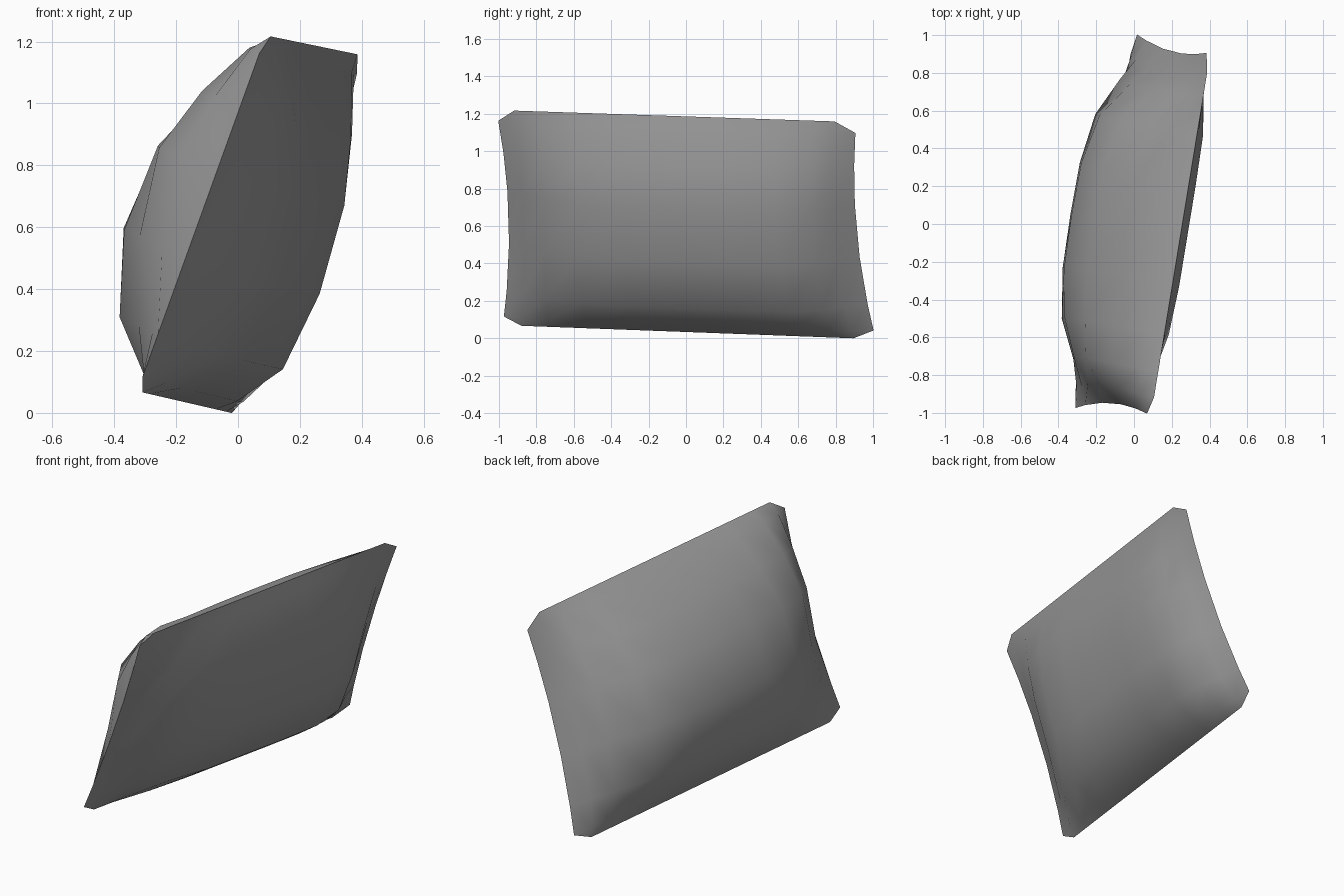
import bpy
import bmesh
from mathutils import Vector

cube = bpy.data.objects.get("Cube")
if cube:
    bpy.data.objects.remove(cube, do_unlink=True)

# Fabric colour
fabric = bpy.data.materials.new("grey_fabric")
fabric.use_nodes = True
grey = (0.32, 0.32, 0.32, 1)
fabric.diffuse_color = grey
shader = fabric.node_tree.nodes["Principled BSDF"]
shader.inputs["Base Color"].default_value = grey
shader.inputs["Roughness"].default_value = 0.9

# Seam corners of the leaning cushion
front_top = Vector((0.09, -1.015, 1.22))
back_top = Vector((0.405, 0.91, 1.155))
front_low = Vector((-0.325, -0.98, 0.07))
back_low = Vector((0.0, 1.015, -0.005))
normal = (back_top - front_low).cross(front_top - back_low).normalized()

# Lengthwise and upright grid stations
along = [-1, -0.9, -0.76, -0.55, -0.28, 0, 0.28, 0.55, 0.76, 0.88, 1]
upright = [0, 0.04, 0.16, 0.38, 0.62, 0.8, 0.95, 1]
last_i, last_j = len(along) - 1, len(upright) - 1

# Puff of each panel: (depth, lengthwise fill, upright fill)
belly = (0.205, [0, 0.2, 0.58, 0.9, 1, 1, 1, 0.96, 0.7, 0.3, 0],
         [0, 0.3, 0.84, 1, 0.9, 0.62, 0.15, 0])
back = (-0.35, [0, 0.14, 0.42, 0.82, 0.98, 1, 0.98, 0.82, 0.42, 0.16, 0],
        [0, 0.24, 0.74, 1, 0.94, 0.61, 0.23, 0])
shoulder = (-0.35, [0, 0.27, 0.3, 0.04, 0, 0, 0, 0, 0, 0, 0],
            [0, 0, 0, 0.55, 1, 0.8, 0.4, 0])


def seam_point(i, j):
    """Point on the flat middle sheet, with hollow ends."""
    s, t = along[i], upright[j]
    low = front_low.lerp(back_low, (s + 1) / 2)
    top = front_top.lerp(back_top, (s + 1) / 2)
    p = low.lerp(top, t)
    p.y -= 0.05 * s ** 3 * 4 * t * (1 - t)
    return p


def sheet_point(i, j):
    """Middle sheet with its four corners clipped."""
    if i in (0, last_i) and j in (0, last_j):
        ni = 1 if i == 0 else last_i - 1
        nj = 1 if j == 0 else last_j - 1
        return (seam_point(ni, j) + seam_point(i, nj)) / 2
    return seam_point(i, j)


def add_panel(bm, puffs):
    """One puffed fabric panel."""
    def vert(i, j):
        height = sum(depth * length[i] * rise[j] for depth, length, rise in puffs)
        return bm.verts.new(sheet_point(i, j) + normal * height)

    grid = [[vert(i, j) for j in range(last_j + 1)] for i in range(last_i + 1)]
    for i in range(last_i):
        for j in range(last_j):
            bm.faces.new([grid[i][j], grid[i + 1][j], grid[i + 1][j + 1], grid[i][j + 1]])


# Cushion: two panels sewn along the seam
bm = bmesh.new()
add_panel(bm, [belly])
add_panel(bm, [back, shoulder])
bmesh.ops.remove_doubles(bm, verts=bm.verts, dist=0.0005)
bmesh.ops.recalc_face_normals(bm, faces=bm.faces)
mesh = bpy.data.meshes.new("cushion")
bm.to_mesh(mesh)
bm.free()
mesh.materials.append(fabric)
cushion = bpy.data.objects.new("cushion", mesh)
bpy.context.collection.objects.link(cushion)

# Soft shading with a crisp seam
bpy.ops.object.select_all(action="DESELECT")
cushion.select_set(True)
bpy.context.view_layer.objects.active = cushion
bpy.ops.object.shade_smooth_by_angle(angle=1.2)
